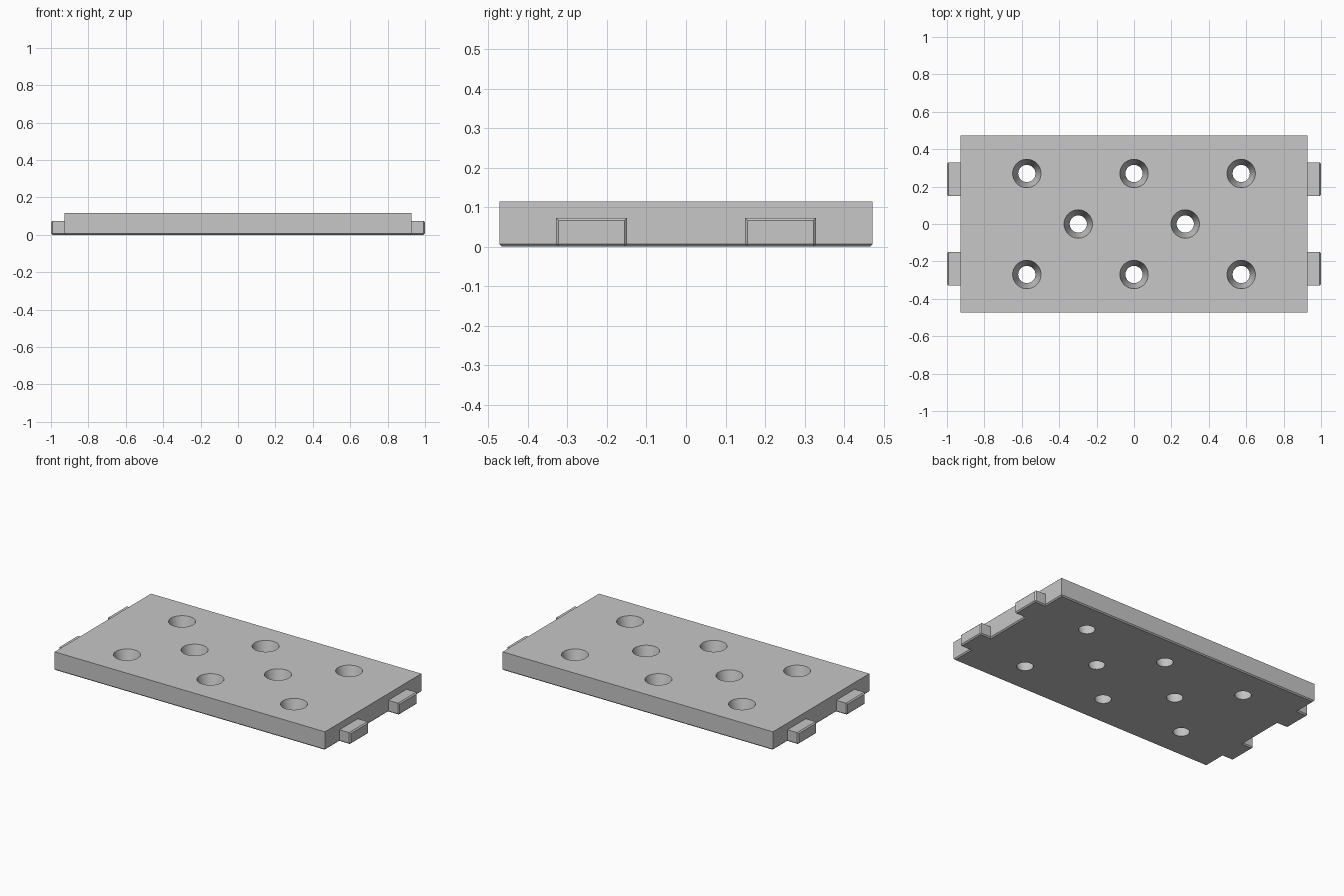
import bpy, bmesh
from mathutils import Matrix

cube = bpy.data.objects.get("Cube")
if cube:
    bpy.data.objects.remove(cube, do_unlink=True)

HALF_X, HALF_Y, HEIGHT = 0.927, 0.472, 0.115
CHAMFER = 0.007

grey = bpy.data.materials.new("plain grey")
grey.use_nodes = True
colour = (0.57, 0.57, 0.57, 1)
grey.diffuse_color = colour
grey.node_tree.nodes["Principled BSDF"].inputs["Base Color"].default_value = colour


def add_object(name, bm):
    bmesh.ops.recalc_face_normals(bm, faces=bm.faces[:])
    mesh = bpy.data.meshes.new(name)
    bm.to_mesh(mesh)
    bm.free()
    mesh.materials.append(grey)
    obj = bpy.data.objects.new(name, mesh)
    bpy.context.collection.objects.link(obj)
    return obj


def box(x0, x1, y0, y1, z0, z1):
    bm = bmesh.new()
    bmesh.ops.create_cube(bm, size=1)
    bmesh.ops.scale(bm, vec=(x1 - x0, y1 - y0, z1 - z0), verts=bm.verts[:])
    bmesh.ops.translate(bm, vec=((x0 + x1) / 2, (y0 + y1) / 2, (z0 + z1) / 2),
                        verts=bm.verts[:])
    return bm


def chamfer(bm, edges):
    bmesh.ops.bevel(bm, geom=edges, offset=CHAMFER, segments=1,
                    affect='EDGES', profile=0.5)


# Plate with a small chamfer around its underside
bm = box(-HALF_X, HALF_X, -HALF_Y, HALF_Y, 0, HEIGHT)
chamfer(bm, [e for e in bm.edges if all(v.co.z < 0.001 for v in e.verts)])
plate = add_object("plate", bm)

# Tapered holes: two rows of three with a pair between them
holes = [(x, y) for x in (-0.573, 0, 0.573) for y in (-0.27, 0.27)]
holes += [(-0.298, 0), (0.274, 0)]
LOW_R, HIGH_R, EXTRA = 0.046, 0.076, 0.01
flare = (HIGH_R - LOW_R) / HEIGHT * EXTRA
bm = bmesh.new()
for x, y in holes:
    bmesh.ops.create_cone(bm, cap_ends=True, segments=48,
                          radius1=LOW_R - flare, radius2=HIGH_R + flare,
                          depth=HEIGHT + 2 * EXTRA,
                          matrix=Matrix.Translation((x, y, HEIGHT / 2)))
cutter = add_object("hole_cutter", bm)
cutter.hide_render = True

cut = plate.modifiers.new("holes", 'BOOLEAN')
cut.operation = 'DIFFERENCE'
cut.solver = 'EXACT'
cut.object = cutter
bpy.ops.object.select_all(action='DESELECT')
plate.select_set(True)
bpy.context.view_layer.objects.active = plate
bpy.ops.object.modifier_apply(modifier=cut.name)
bpy.data.objects.remove(cutter, do_unlink=True)
bpy.ops.object.shade_smooth_by_angle(angle=0.4)

# Locking tabs at both ends, chamfered at the tip and along the underside
for side, sx in (("left", 1), ("right", -1)):
    for end, sy in (("front", -1), ("back", 1)):
        inner, tip = sx * (HALF_X - CHAMFER), sx * 1.0
        bm = box(min(inner, tip), max(inner, tip),
                 sy * 0.239 - 0.09, sy * 0.239 + 0.09, 0, 0.073)
        at_tip = lambda v: abs(v.co.x - tip) < 0.001
        at_base = lambda v: v.co.z < 0.001
        chamfer(bm, [e for e in bm.edges
                     if all(at_tip(v) for v in e.verts)
                     or (all(at_base(v) for v in e.verts)
                         and any(at_tip(v) for v in e.verts))])
        add_object(f"{end}_{side}_tab", bm)
